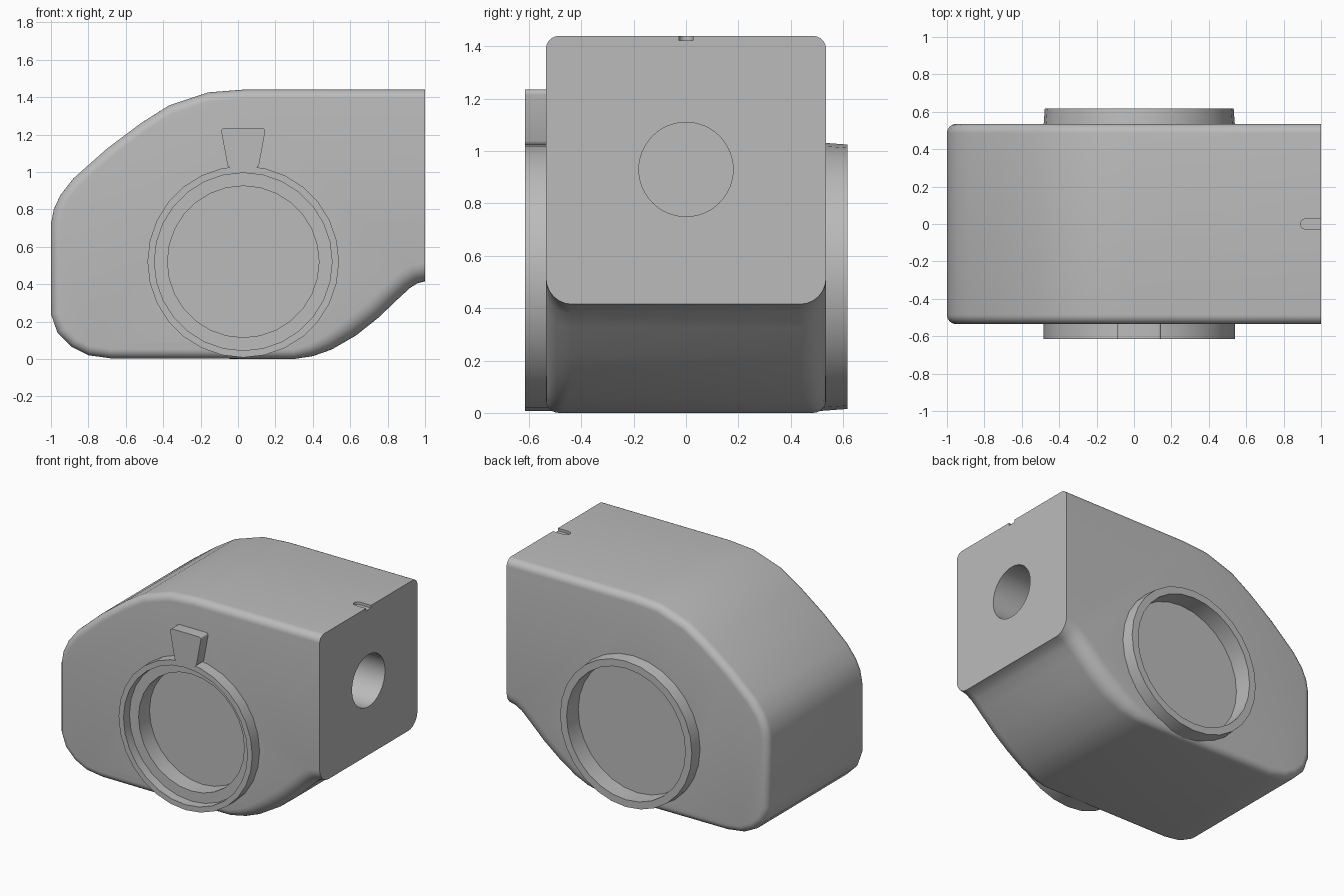
import bpy, bmesh
from math import sin, cos, pi, radians
from mathutils import Vector, Matrix

cube = bpy.data.objects.get("Cube")
if cube:
    bpy.data.objects.remove(cube, do_unlink=True)

grey = bpy.data.materials.new("plain grey")
grey.use_nodes = True
grey.diffuse_color = (0.5, 0.5, 0.5, 1)
grey.node_tree.nodes["Principled BSDF"].inputs["Base Color"].default_value = (0.5, 0.5, 0.5, 1)

HALF = 0.535                       # half depth of the housing
CENTRE = Vector((0.028, 0, 0.52))  # axis of both round openings
SIDES = 28


def finish(bm, name):
    bmesh.ops.recalc_face_normals(bm, faces=bm.faces)
    mesh = bpy.data.meshes.new(name)
    bm.to_mesh(mesh)
    bm.free()
    mesh.materials.append(grey)
    obj = bpy.data.objects.new(name, mesh)
    bpy.context.collection.objects.link(obj)
    return obj


def loft(name, rings, caps=True):
    """Skin a list of closed rings; without caps the last joins the first."""
    bm = bmesh.new()
    loops = [[bm.verts.new(p) for p in ring] for ring in rings]
    n = len(loops[0])
    pairs = list(zip(loops, loops[1:]))
    if not caps:
        pairs.append((loops[-1], loops[0]))
    for a, b in pairs:
        for i in range(n):
            j = (i + 1) % n
            bm.faces.new((a[i], a[j], b[j], b[i]))
    if caps:
        bm.faces.new(loops[0])
        bm.faces.new(loops[-1])
    return finish(bm, name)


def circle(r, y):
    return [CENTRE + Vector((r * cos(2 * pi * i / SIDES), y, r * sin(2 * pi * i / SIDES)))
            for i in range(SIDES)]


def cylinder(name, r, depth, centre, axis, sides=48):
    bm = bmesh.new()
    turn = Matrix.Rotation(pi / 2, 4, axis) if axis else Matrix()
    bmesh.ops.create_cone(bm, cap_ends=True, segments=sides, radius1=r, radius2=r, depth=depth,
                          matrix=Matrix.Translation(centre) @ turn)
    return finish(bm, name)


def cut(obj, cutter):
    cutter.hide_render = True
    mod = obj.modifiers.new("cut", "BOOLEAN")
    mod.operation = "DIFFERENCE"
    mod.solver = "EXACT"
    mod.object = cutter
    bpy.context.view_layer.objects.active = obj
    bpy.ops.object.modifier_apply(modifier=mod.name)
    bpy.data.objects.remove(cutter, do_unlink=True)


def smooth(obj):
    bpy.ops.object.select_all(action="DESELECT")
    obj.select_set(True)
    bpy.context.view_layer.objects.active = obj
    bpy.ops.object.shade_smooth_by_angle(angle=radians(32))


# Housing: side profile, inset along a quarter arc at both faces
profile = [(1, 1.44), (0.03, 1.44), (-0.16, 1.425), (-0.37, 1.355), (-0.52, 1.26), (-0.7, 1.125),
           (-0.88, 0.965), (-0.95, 0.875), (-0.985, 0.8), (-1, 0.72), (-1, 0.24), (-0.965, 0.14),
           (-0.89, 0.065), (-0.8, 0.02), (-0.68, 0.003), (0.3, 0), (0.4, 0.015), (0.5, 0.05),
           (0.63, 0.125), (0.75, 0.22), (0.86, 0.325), (0.92, 0.38), (0.96, 0.405), (1, 0.415)]
points = [Vector(p) for p in profile]


def inset_ring(t, side):
    ring = []
    for i, p in enumerate(points):
        r = 0.05 + 0.05 * min(max((p.x - 0.3) / 0.3, 0), 1) * (p.y < 0.6)
        if i == 0:
            inward = Vector((0, -1))
        elif i == len(points) - 1:
            inward = Vector((0, 1))
        else:
            d = (points[i + 1] - p).normalized() + (p - points[i - 1]).normalized()
            inward = Vector((-d.y, d.x)).normalized()
        q = p + inward * r * (1 - cos(t))
        ring.append((q.x, side * (HALF - r + r * sin(t)), q.y))
    return ring


arc = [pi / 2 * k / 6 for k in range(7)]
housing = loft("housing", [inset_ring(t, -1) for t in reversed(arc)]
               + [inset_ring(t, 1) for t in arc])

# Round pockets, end bore and the small slot on top
cut(housing, loft("front_pocket_cutter", [circle(0.41, -0.7), circle(0.41, -0.43)]))
cut(housing, loft("back_pocket_cutter", [circle(0.46, 0.7), circle(0.46, 0.49)]))
cut(housing, cylinder("bore_cutter", 0.18, 1.0, (0.9, 0, 0.93), "Y"))
slot = [(1.1, -0.027), (1.1, 0.027)]
slot += [(0.917 - 0.027 * sin(pi * k / 8), 0.027 * cos(pi * k / 8)) for k in range(9)]
cut(housing, loft("slot_cutter", [[(x, y, z) for x, y in slot] for z in (1.422, 1.5)]))
smooth(housing)

# Raised rims around the pockets, turned from (radius, y) sections
front = [(0.512, -0.44), (0.512, -0.615), (0.475, -0.615), (0.475, -0.55), (0.405, -0.55), (0.405, -0.42)]
back = [(0.515, 0.48), (0.505, 0.617), (0.455, 0.617), (0.455, 0.47)]
for name, section in (("front_rim", front), ("back_rim", back)):
    smooth(loft(name, [circle(r, y) for r, y in section], caps=False))

# Tapered tab above the front rim, with rounded upright edges
outline = [(-0.053, 1.02), (0.109, 1.02), (0.149, 1.235), (-0.093, 1.235)]
tab = loft("front_tab", [[(x, y, z) for x, z in outline] for y in (-0.5, -0.615)])
bm = bmesh.new()
bm.from_mesh(tab.data)
edges = [e for e in bm.edges if abs(e.verts[0].co.y - e.verts[1].co.y) > 0.05]
bmesh.ops.bevel(bm, geom=edges, offset=0.02, segments=4, affect="EDGES", profile=0.5)
bm.to_mesh(tab.data)
bm.free()
smooth(tab)
